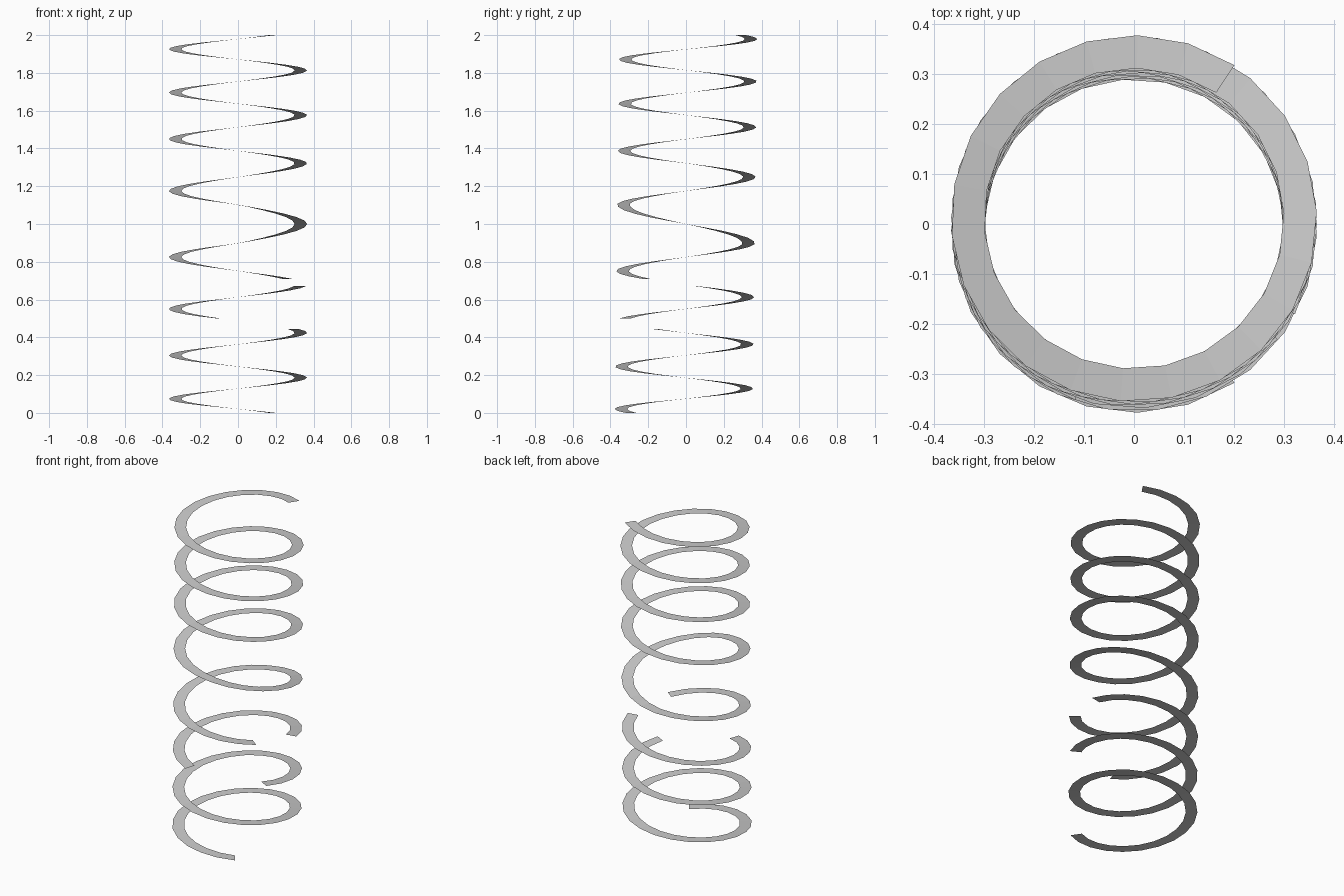
import bpy
import bmesh
from math import cos, sin, radians

if "Cube" in bpy.data.objects:
    bpy.data.objects.remove(bpy.data.objects["Cube"])

R_IN, R_OUT = 0.30, 0.366
STEPS = 172            # ribbon segments over the full height
HALF_TURNS = 15.37     # quarter turns from the middle to either end

# height above the middle after each quarter turn (coils tighten away from the middle)
RISE = [0, .1025, .1755, .2485, .3215, .3875, .450, .5125, .576, .637,
        .696, .7545, .8135, .8715, .926, .979, 1.036]


def height(q):
    a = abs(q)
    i = int(a)
    h = RISE[i] + (RISE[i + 1] - RISE[i]) * (a - i)
    return 1 + (h if q >= 0 else -h)


def ribbon(name, first, last):
    """Flat helical ribbon, winding clockwise as it rises."""
    bm = bmesh.new()
    prev = None
    for i in range(first, last + 1):
        q = HALF_TURNS * (2 * i / STEPS - 1)
        ang = radians(-90 * q)
        z = min(max(height(q), 0), 2)
        yc = 0.012 * (z - 1)      # axis leans slightly
        pair = [bm.verts.new((r * cos(ang), r * sin(ang) + yc, z))
                for r in (R_IN, R_OUT)]
        if prev:
            # wound so that the normal points up
            bm.faces.new((prev[0], pair[0], pair[1], prev[1]))
        prev = pair
    bm.normal_update()
    if sum(f.normal.z for f in bm.faces) < 0:
        bmesh.ops.reverse_faces(bm, faces=bm.faces[:])
    mesh = bpy.data.meshes.new(name)
    bm.to_mesh(mesh)
    bm.free()
    obj = bpy.data.objects.new(name, mesh)
    bpy.context.collection.objects.link(obj)


# three lengths of one spiral, with two gaps
ribbon("lower_coil", 0, 43)
ribbon("short_coil", 48, 63)
ribbon("upper_coil", 66, STEPS)
